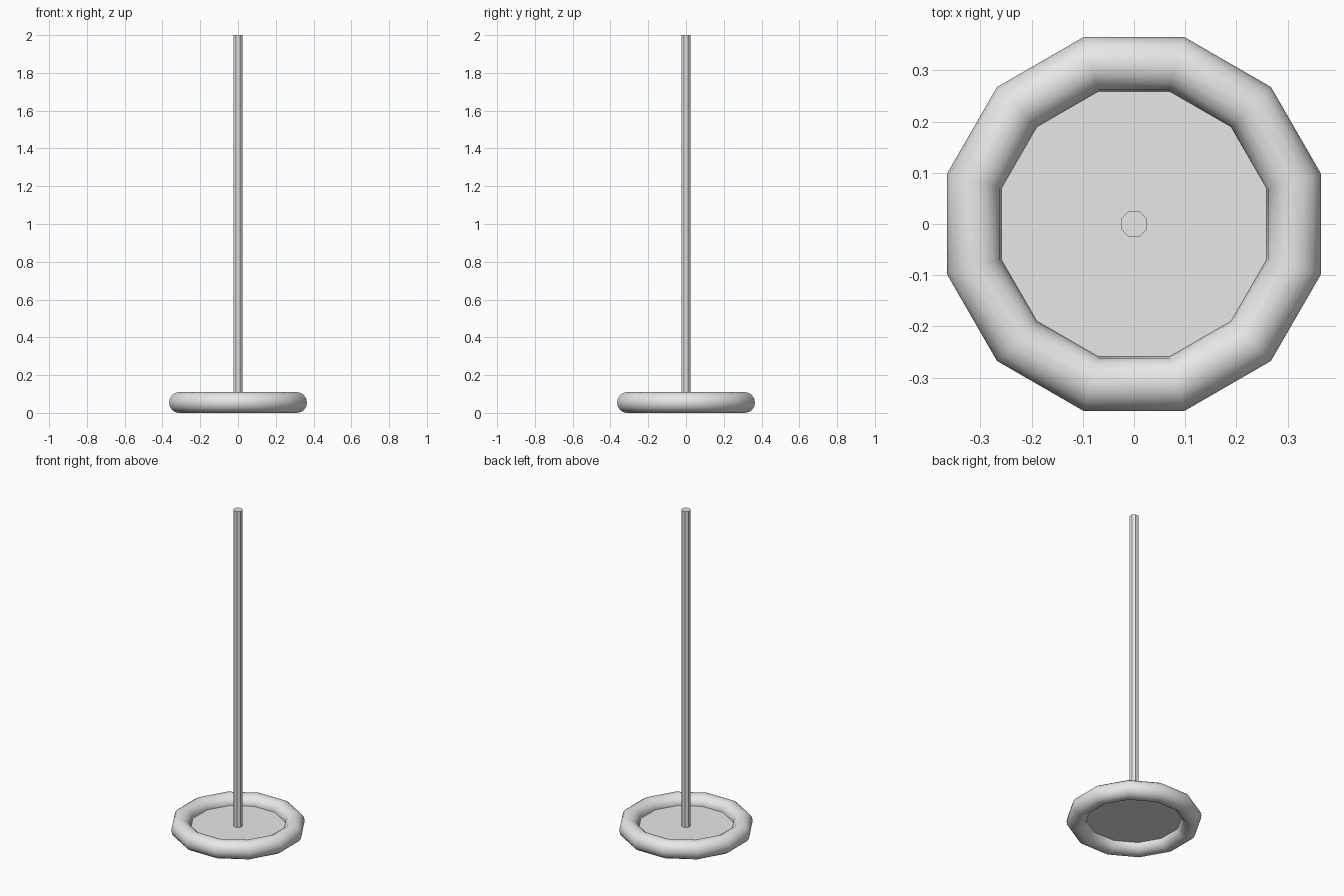
import bpy
from math import radians, cos

cube = bpy.data.objects.get("Cube")
if cube:
    bpy.data.objects.remove(cube, do_unlink=True)

SIDES = 12
TUBE = 0.055            # tube radius of the ring
RING = 0.323            # corner radius of the ring's centre line
HEIGHT = 2.0

grey = bpy.data.materials.new("light grey")
grey.use_nodes = True
colour = (0.8, 0.8, 0.8, 1)
grey.diffuse_color = colour
grey.node_tree.nodes["Principled BSDF"].inputs["Base Color"].default_value = colour


def finish(name, smooth_angle=None):
    """Name the active object, colour it and shade it."""
    obj = bpy.context.object
    obj.name = name
    obj.data.materials.append(grey)
    if smooth_angle:
        bpy.ops.object.shade_smooth_by_angle(angle=radians(smooth_angle))
    return obj


# Twelve-sided tubular ring around the base, flat sides on the axes
bpy.ops.mesh.primitive_torus_add(
    major_segments=SIDES, minor_segments=16, major_radius=RING,
    minor_radius=TUBE, location=(0, 0, TUBE),
    rotation=(0, 0, radians(180 / SIDES)))
finish("base_ring", 40)

# Flat floor spanning the ring at mid-height
bpy.ops.mesh.primitive_circle_add(
    vertices=SIDES, radius=RING - TUBE + 0.002, fill_type='NGON',
    location=(0, 0, TUBE), rotation=(0, 0, radians(180 / SIDES)))
finish("base_floor")

# Upright eight-sided pole standing on the floor
bpy.ops.mesh.primitive_cylinder_add(
    vertices=8, radius=0.025 / cos(radians(22.5)), depth=HEIGHT - TUBE,
    location=(0, 0, (HEIGHT + TUBE) / 2), rotation=(0, 0, radians(22.5)))
finish("pole")
